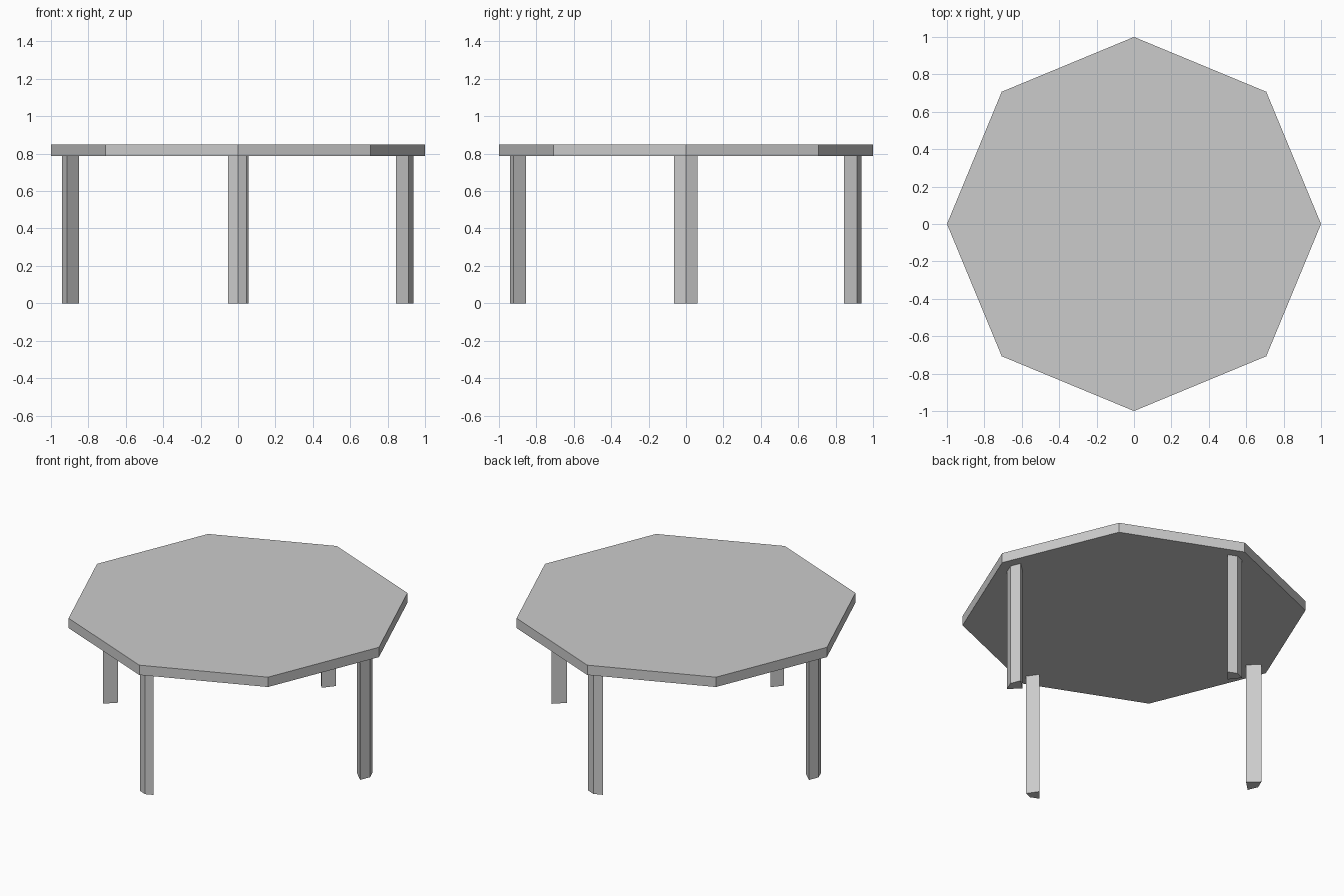
import bpy
import bmesh
from math import cos, sin, pi

if "Cube" in bpy.data.objects:
    bpy.data.objects.remove(bpy.data.objects["Cube"])


def prism(name, outline, z0, z1):
    """Extrude a flat outline from z0 up to z1."""
    bm = bmesh.new()
    base = bm.faces.new([bm.verts.new((x, y, z0)) for x, y in outline])
    top = bmesh.ops.extrude_face_region(bm, geom=[base])
    verts = [g for g in top["geom"] if isinstance(g, bmesh.types.BMVert)]
    bmesh.ops.translate(bm, verts=verts, vec=(0, 0, z1 - z0))
    bmesh.ops.recalc_face_normals(bm, faces=bm.faces)
    mesh = bpy.data.meshes.new(name)
    bm.to_mesh(mesh)
    bm.free()
    obj = bpy.data.objects.new(name, mesh)
    bpy.context.collection.objects.link(obj)
    return obj


# Octagonal top with corners on the axes
prism("table_top", [(cos(i * pi / 4), sin(i * pi / 4)) for i in range(8)], 0.787, 0.85)

# Kite-shaped legs under four corners: name, quarter turns,
# outer tip radius, inner edge radius, half widths (clockwise, anticlockwise)
legs = [
    ("right_leg", 0, 0.937, 0.845, 0.063, 0.062),
    ("back_leg", 1, 0.937, 0.845, 0.056, 0.053),
    ("left_leg", 2, 0.941, 0.850, 0.062, 0.063),
    ("front_leg", 3, 0.941, 0.856, 0.053, 0.045),
]
for name, turn, tip, inner, w0, w1 in legs:
    slope = 0.414  # outer faces run parallel to the rim
    kite = [(tip, 0), (tip - w1 * slope, w1), (inner, 0), (tip - w0 * slope, -w0)]
    c, s = cos(turn * pi / 2), sin(turn * pi / 2)
    prism(name, [(x * c - y * s, x * s + y * c) for x, y in kite], 0, 0.787)
